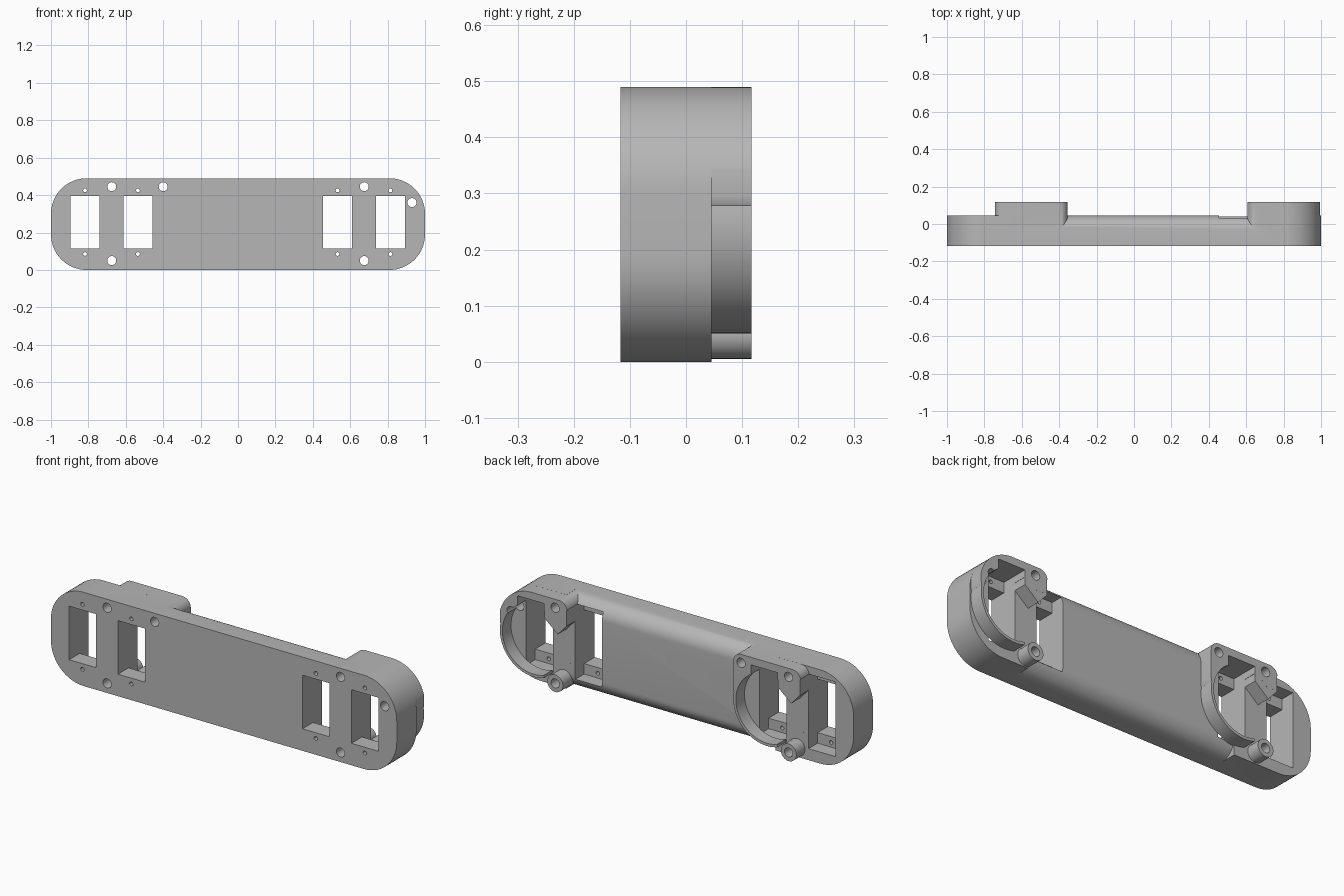
import bpy
import bmesh
from math import cos, sin, pi

if "Cube" in bpy.data.objects:
    bpy.data.objects.remove(bpy.data.objects["Cube"], do_unlink=True)

grey = bpy.data.materials.new("matte grey")
grey.use_nodes = True
colour = (0.47, 0.47, 0.47, 1)
grey.diffuse_color = colour
grey.node_tree.nodes["Principled BSDF"].inputs["Base Color"].default_value = colour

H = 0.49                    # height
FRONT, BACK, RIM = -0.117, 0.045, 0.117
FLOOR = BACK + 0.0005       # floor of the round recesses
MID = H / 2


def arc(cx, cz, r, a, b, n):
    return [(cx + r * cos(a + (b - a) * i / n), cz + r * sin(a + (b - a) * i / n))
            for i in range(n + 1)]


def circle(cx, cz, r, n=32):
    return arc(cx, cz, r, 0, 2 * pi, n)[:-1]


def rounded(x0, x1, z0, z1, r, n=16):
    corners = [(x1 - r, z1 - r), (x0 + r, z1 - r), (x0 + r, z0 + r), (x1 - r, z0 + r)]
    return [p for i, (x, z) in enumerate(corners)
            for p in arc(x, z, r, i * pi / 2, (i + 1) * pi / 2, n)]


def prism(name, pts, a, b, axis="y"):
    """Extrude an outline along y (points are x, z) or x (points are y, z)."""
    bm = bmesh.new()
    rings = []
    for d in (a, b):
        rings.append([bm.verts.new((u, d, v) if axis == "y" else (d, u, v)) for u, v in pts])
    bm.faces.new(rings[0])
    bm.faces.new(rings[1][::-1])
    n = len(pts)
    for i in range(n):
        j = (i + 1) % n
        bm.faces.new((rings[0][i], rings[1][i], rings[1][j], rings[0][j]))
    bmesh.ops.recalc_face_normals(bm, faces=bm.faces[:])
    mesh = bpy.data.meshes.new(name)
    bm.to_mesh(mesh)
    bm.free()
    mesh.materials.append(grey)
    ob = bpy.data.objects.new(name, mesh)
    bpy.context.collection.objects.link(ob)
    return ob


def combine(target, tool, operation):
    mod = target.modifiers.new("combine", "BOOLEAN")
    mod.operation = operation
    mod.solver = "EXACT"
    mod.object = tool
    bpy.context.view_layer.objects.active = target
    bpy.ops.object.modifier_apply(modifier=mod.name)
    bpy.data.objects.remove(tool, do_unlink=True)


def box(x0, x1, z0, z1):
    return [(x0, z0), (x1, z0), (x1, z1), (x0, z1)]


# Long bar with round ends
body = prism("mounting_bar", rounded(-1, 1, 0, H, 0.19), FRONT, BACK)

# Rounded back edges on the middle stretch
R = 0.085
edge = arc(BACK - R, H - R, R, 0, pi / 2, 12)
edge += [(BACK - R, H + 0.03), (BACK + 0.03, H + 0.03), (BACK + 0.03, H - R)]
for flip in (False, True):
    pts = [(y, H - z) if flip else (y, z) for y, z in edge]
    combine(body, prism("edge_cutter", pts, -0.55, 0.66, "x"), "DIFFERENCE")

# Raised housings: the two are the same shape, shifted along the bar
for shift in (0, 1.35):
    cx = -0.55 + shift
    x0, x1 = cx - 0.195, cx + 0.195
    housing = prism("housing", rounded(x0, x1, 0.25, H - 0.0003, 0.047, 8), -0.08, RIM)
    combine(housing, prism("ring", circle(cx, MID, 0.1945, 64), -0.079, RIM), "UNION")
    if shift:
        clip = prism("clip", rounded(-0.9995, 0.9995, 0.0002, H - 0.0002, 0.19), -0.2, 0.2)
        combine(housing, clip, "INTERSECT")
    combine(body, housing, "UNION")
    # Round recess and the open inner side
    combine(body, prism("recess", circle(cx, MID, 0.18, 64), FLOOR, 0.2), "DIFFERENCE")
    combine(body, prism("opening", box(x0 - 0.03, cx - 0.06, -0.05, 0.37), FLOOR, 0.2),
            "DIFFERENCE")
    # Pointed tab under the upper screw, boss round the lower screw
    tab = [(cx - 0.063, 0.455), (cx - 0.063, 0.375), (cx - 0.14, 0.31),
           (x0 + 0.0005, 0.37), (x0 + 0.0005, 0.435)]
    combine(body, prism("tab", tab, 0.0, RIM - 0.0002), "UNION")
    combine(body, prism("boss", circle(cx - 0.125, 0.05, 0.045), -0.05, RIM - 0.0002), "UNION")

# Stepped pockets: window at the front, wider behind the screw ledges
LEDGE, LOW, HIGH = -0.03, 0.06, 0.45
front_part = [(-0.2, 0.395), (-0.2, 0.115), (LEDGE, 0.115), (LEDGE, LOW)]
plain = front_part + [(0.2, LOW), (0.2, HIGH), (LEDGE, HIGH), (LEDGE, 0.395)]
ringed = front_part + [(FLOOR + 0.0003, LOW), (FLOOR + 0.0003, MID), (0.2, MID),
                       (0.2, HIGH), (LEDGE, HIGH), (LEDGE, 0.395)]
for start, profile in ((-0.895, plain), (-0.612, ringed), (0.455, plain), (0.738, ringed)):
    combine(body, prism("pocket", profile, start, start + 0.155, "x"), "DIFFERENCE")
    for z in (0.085, 0.425):
        hole = prism("small_hole", circle(start + 0.077, z, 0.01, 16), -0.2, 0.2)
        combine(body, hole, "DIFFERENCE")

# Large screw holes
for x, z in ((-0.675, 0.445), (-0.675, 0.05), (-0.4, 0.445),
             (0.675, 0.445), (0.675, 0.05), (0.93, 0.36)):
    combine(body, prism("screw_hole", circle(x, z, 0.024, 24), -0.2, 0.2), "DIFFERENCE")

# Smooth curved walls, keep edges sharp
bpy.ops.object.select_all(action="DESELECT")
body.select_set(True)
bpy.context.view_layer.objects.active = body
bpy.ops.object.shade_smooth_by_angle(angle=pi / 6)
